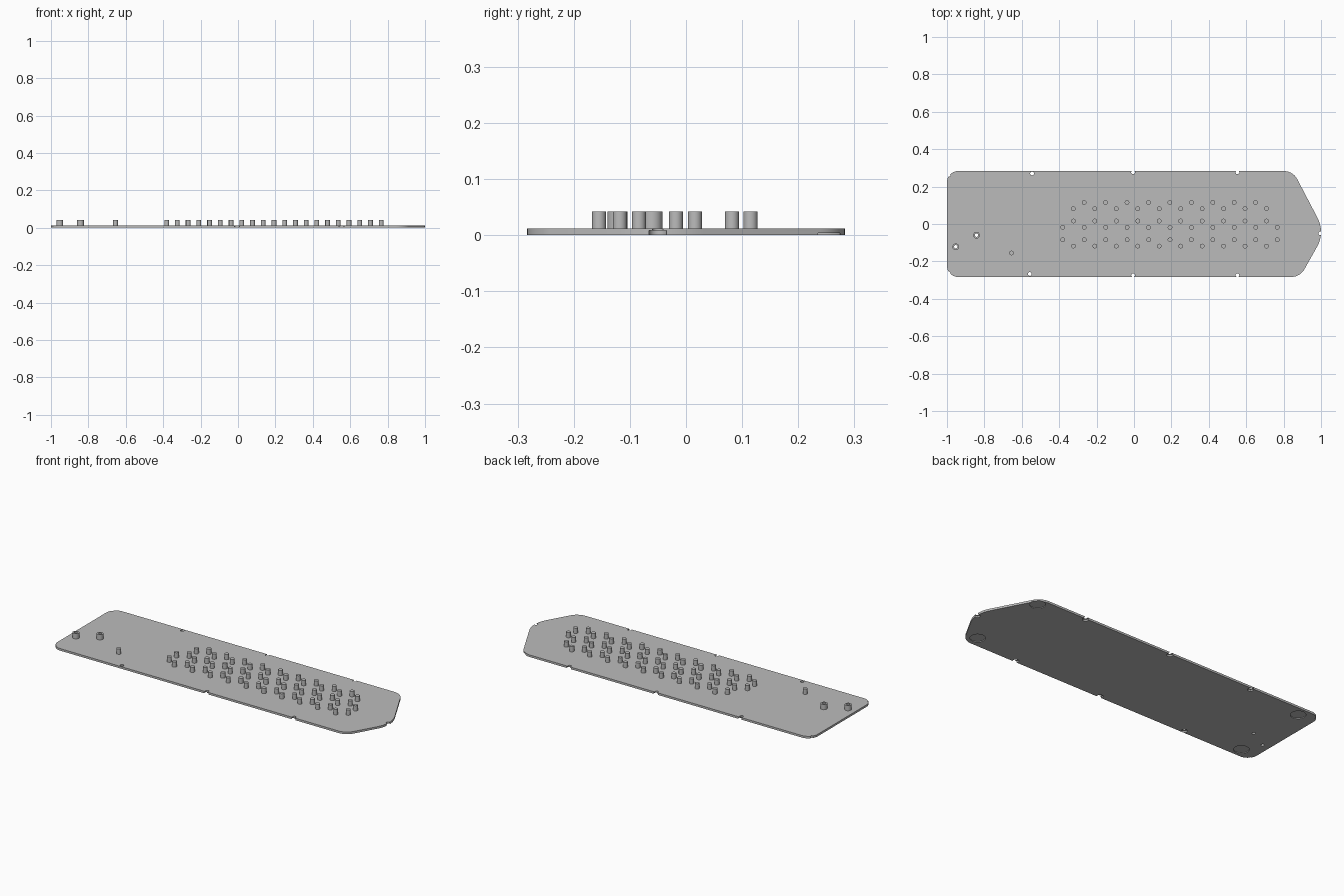
import bpy, bmesh, math
from mathutils import Vector, Matrix

cube = bpy.data.objects.get("Cube")
if cube:
    bpy.data.objects.remove(cube, do_unlink=True)

THICK, TOP, HALF = 0.012, 0.042, 0.283

grey = bpy.data.materials.new("plain grey")
grey.use_nodes = True
colour = (0.5, 0.5, 0.5, 1)
grey.diffuse_color = colour
grey.node_tree.nodes["Principled BSDF"].inputs["Base Color"].default_value = colour


def finish(bm, name):
    bmesh.ops.recalc_face_normals(bm, faces=bm.faces)
    mesh = bpy.data.meshes.new(name)
    bm.to_mesh(mesh)
    bm.free()
    mesh.materials.append(grey)
    obj = bpy.data.objects.new(name, mesh)
    bpy.context.collection.objects.link(obj)
    return obj


def cylinders(name, items, sides=24):
    """One object of upright cylinders, each given as x, y, radius, bottom, top."""
    bm = bmesh.new()
    for x, y, r, z0, z1 in items:
        bmesh.ops.create_cone(bm, cap_ends=True, segments=sides, radius1=r, radius2=r,
                              depth=z1 - z0, matrix=Matrix.Translation((x, y, (z0 + z1) / 2)))
    return finish(bm, name)


def rounded(corners, steps=10):
    """Round each corner (x, y, radius) of a convex outline."""
    points = []
    for i, (x, y, r) in enumerate(corners):
        p = Vector((x, y))
        a = (Vector(corners[i - 1][:2]) - p).normalized()
        b = (Vector(corners[(i + 1) % len(corners)][:2]) - p).normalized()
        half = a.angle(b) / 2
        centre = p + (a + b).normalized() * r / math.sin(half)
        start = p + a * r / math.tan(half) - centre
        end = p + b * r / math.tan(half) - centre
        turn = start.angle_signed(end)
        for k in range(steps + 1):
            t = -turn * k / steps
            points.append(centre + Matrix.Rotation(t, 2) @ start)
    return points


def cut(obj, cutter):
    mod = obj.modifiers.new("cut", "BOOLEAN")
    mod.operation = "DIFFERENCE"
    mod.solver = "EXACT"
    mod.object = cutter
    bpy.context.view_layer.objects.active = obj
    bpy.ops.object.modifier_apply(modifier=mod.name)


# Base plate: rectangle with a blunt pointed end
outline = rounded([(-1, -HALF, 0.06), (0.888, -HALF, 0.08), (1.022, -0.045, 0.16),
                   (0.85, HALF, 0.08), (-1, HALF, 0.06)])
bm = bmesh.new()
face = bm.faces.new([bm.verts.new((p.x, p.y, 0)) for p in outline])
side = bmesh.ops.extrude_face_region(bm, geom=[face])
bmesh.ops.translate(bm, vec=(0, 0, THICK),
                    verts=[v for v in side["geom"] if isinstance(v, bmesh.types.BMVert)])
plate = finish(bm, "base_plate")

# Cutters: screw holes, corner nicks, post bores, counterbores and foot recesses
screws = [(-0.545, 0.27), (-0.005, 0.276), (0.553, 0.276),
          (-0.557, -0.267), (-0.005, -0.274), (0.553, -0.274), (0.996, -0.05)]
nicks = [(-0.989, 0.26), (-0.989, -0.262)]
posts = [(-0.953, -0.122), (-0.842, -0.06)]
feet = [(0.835, 0.235), (0.85, -0.22), (-0.895, 0.228), (-0.9, -0.226)]
through = cylinders("through_cutter",
                    [(x, y, 0.01, -0.1, 0.1) for x, y in screws]
                    + [(x, y, 0.007, -0.1, 0.1) for x, y in nicks]
                    + [(x, y, 0.009, -0.1, 0.1) for x, y in posts])
shallow = cylinders("recess_cutter",
                    [(x, y, 0.016, -0.1, 0.008) for x, y in screws]
                    + [(x, y, 0.04, -0.1, 0.004) for x, y in feet], 32)
cut(plate, shallow)
cut(plate, through)

# Hollow posts and the single solid locating pin
standoffs = cylinders("hollow_posts", [(x, y, 0.018, THICK, TOP) for x, y in posts], 32)
cut(standoffs, through)
locating = cylinders("locating_pin", [(-0.655, -0.155, 0.0125, THICK - 0.002, TOP)])

# Staggered field of key support pins: row y, first x, count
PITCH = 0.1147
rows = [(0.115, -0.267, 9), (0.082, -0.324, 10), (0.016, -0.324, 10),
        (-0.018, -0.381, 11), (-0.084, -0.381, 11), (-0.118, -0.324, 10)]
pins = cylinders("support_pins", [(x + PITCH * i, y, 0.0125, THICK - 0.002, TOP)
                                  for y, x, n in rows for i in range(n)])

for cutter in (through, shallow):
    bpy.data.objects.remove(cutter, do_unlink=True)

# Smooth round walls, keep rims sharp
bpy.ops.object.select_all(action="DESELECT")
for obj in (plate, standoffs, locating, pins):
    obj.select_set(True)
bpy.context.view_layer.objects.active = plate
bpy.ops.object.shade_smooth_by_angle(angle=math.radians(30))
